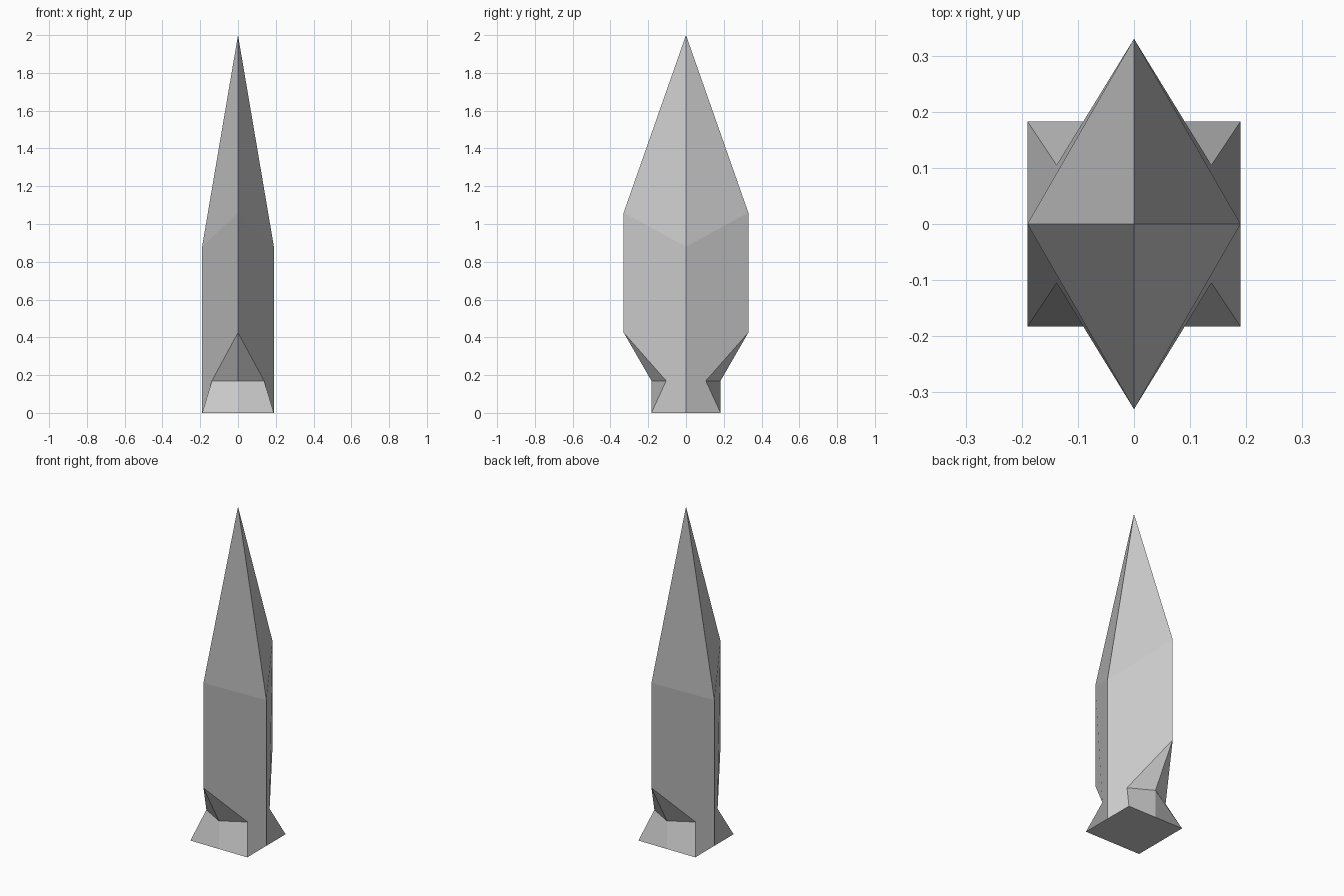
import bpy

if "Cube" in bpy.data.objects:
    bpy.data.objects.remove(bpy.data.objects["Cube"])

# Corner points of one quarter (+x, +y); the rest is mirrored
points = {
    "tip": (0, 0, 2.0),
    "side_rim": (0.19, 0, 0.88),
    "front_rim": (0, 0.33, 1.06),
    "front_low": (0, 0.33, 0.425),
    "notch_mid": (0, 0.183, 0.17),
    "notch_side": (0.138, 0.105, 0.17),
    "foot_corner": (0.19, 0.183, 0),
    "foot_mid": (0, 0.183, 0),
    "foot_side": (0.19, 0, 0),
    "centre": (0, 0, 0),
}
loops = [
    # spike facet
    ("tip", "side_rim", "front_rim"),
    # shaft wall running down into the foot
    ("side_rim", "foot_side", "foot_corner", "notch_side", "front_low", "front_rim"),
    # undercut above the foot
    ("front_low", "notch_side", "notch_mid"),
    # foot front and underside
    ("notch_mid", "notch_side", "foot_corner", "foot_mid"),
    ("centre", "foot_mid", "foot_corner", "foot_side"),
]

names = list(points)
mesh = bpy.data.meshes.new("crystal_spike")
mesh.from_pydata(list(points.values()), [],
                 [[names.index(n) for n in loop] for loop in loops])
mesh.update()

spike = bpy.data.objects.new("crystal_spike", mesh)
bpy.context.collection.objects.link(spike)

# Mirror the quarter across x and y
mirror = spike.modifiers.new("mirror", 'MIRROR')
mirror.use_axis = (True, True, False)
mirror.use_clip = True
mirror.merge_threshold = 0.001
